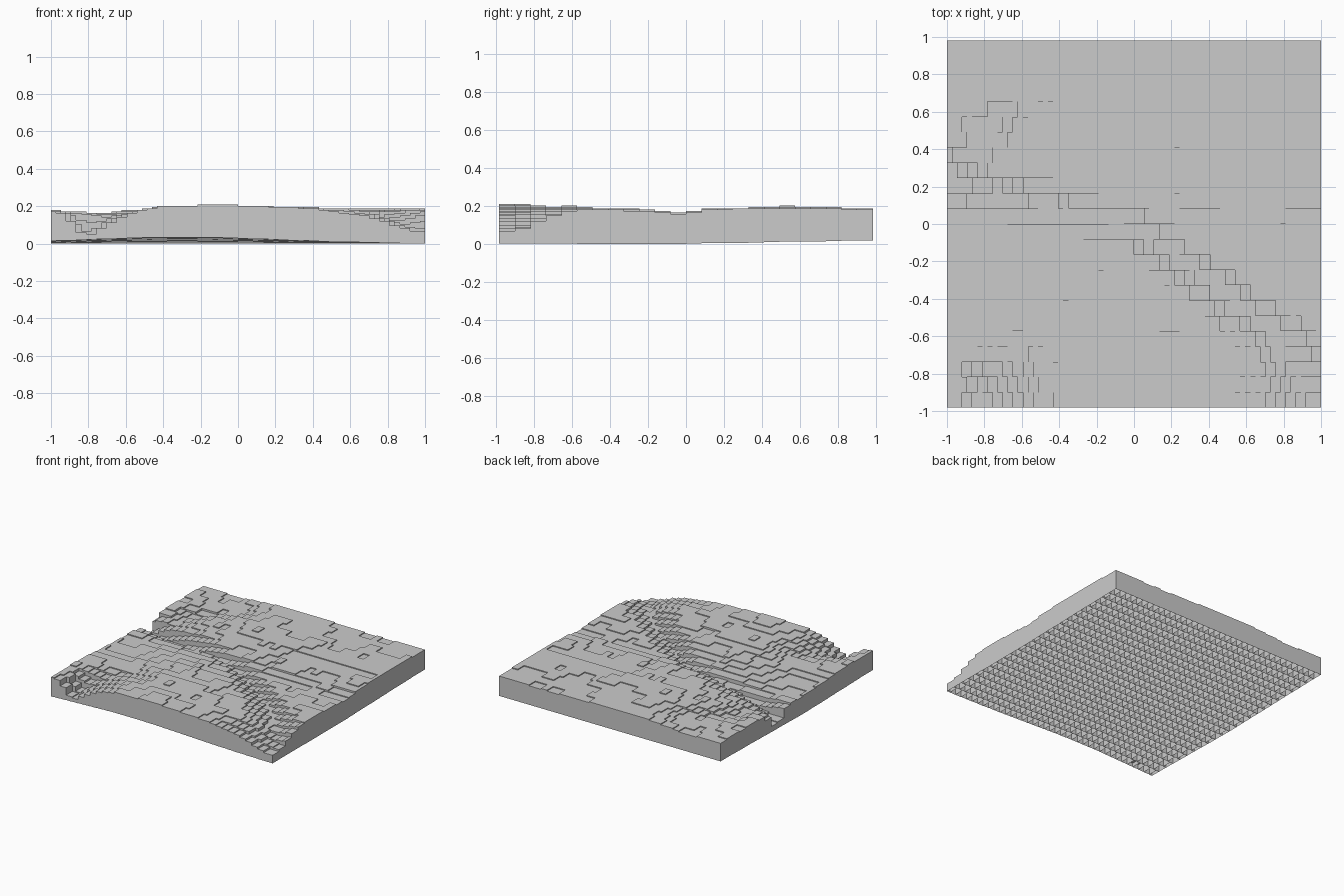
import bpy, bmesh, math
from mathutils import Vector, noise

if "Cube" in bpy.data.objects:
    bpy.data.objects.remove(bpy.data.objects["Cube"])

ROWS, COLS = 24, 37
DX, DY = 2.0 / COLS, 1.964 / ROWS
STEP = 0.0075


def lerp(points, t):
    # piecewise linear profile
    if t <= points[0][0]:
        return points[0][1]
    for (a, va), (b, vb) in zip(points, points[1:]):
        if t <= b:
            return va + (vb - va) * (t - a) / (b - a)
    return points[-1][1]


# Plateau height along depth, and its correction across the width
ALONG_Y = [(-0.98, .203), (-.6, .194), (-.4, .184), (-.2, .173), (-.02, .166),
           (.1, .180), (.5, .194), (.75, .190), (1, .182)]
ALONG_X = [(-1, -.020), (-.75, -.024), (-.5, -.010), (-.2, .004), (.1, 0),
           (.5, -.008), (1, -.003)]
# Front edge height, blended in near the front
FRONT = [(-1, .17), (-.92, .165), (-.87, .09), (-.82, .04), (-.77, .06), (-.7, .10),
         (-.6, .15), (-.5, .185), (-.4, .20), (-.1, .21), (.3, .193), (.5, .178),
         (.65, .155), (.75, .13), (.85, .095), (.95, .07), (1, .065)]
# Valleys as x, y, depth, width
VALLEYS = [
    [(-1.05, .28, .15, .10), (-.85, .2, .09, .09), (-.6, .12, .065, .08), (-.3, .06, .04, .07),
     (0, -.02, .045, .07), (.25, -.2, .05, .08), (.5, -.38, .045, .09),
     (.75, -.6, .05, .13), (1.0, -.95, .10, .22)],
    [(-.82, -1, .08, .10), (-.75, -.8, .05, .12), (-.55, -.6, .02, .12)],
    [(-.85, .2, .03, .08), (-.8, .5, .025, .1), (-.5, .75, .015, .1)],
]


def carve(x, y):
    depth = 0
    for path in VALLEYS:
        for a, b in zip(path, path[1:]):
            p, q, r = Vector(a[:2]), Vector(b[:2]), Vector((x, y))
            t = max(0, min(1, (r - p).dot(q - p) / (q - p).length_squared))
            d = (r - p.lerp(q, t)).length
            dep = a[2] + (b[2] - a[2]) * t
            wid = a[3] + (b[3] - a[3]) * t
            depth = max(depth, dep * math.exp(-(d / wid) ** 2))
    return depth


def top_height(x, y):
    h = lerp(ALONG_Y, y) + lerp(ALONG_X, x) - carve(x, y)
    h += 0.008 * noise.noise(Vector((x * 5, y * 5, 3.1)))
    h += 0.003 * noise.noise(Vector((x * 17, y * 17, 8.4)))
    w = max(0, min(1, (-y - .74) / .18))
    h = h * (1 - w) + lerp(FRONT, x) * w
    return round(h / STEP) * STEP


def bottom_height(x, y):
    front = max(0, min(1, (-y - .15) / .8)) * .035 * math.exp(-((x + .3) / .75) ** 2)
    back = max(0, min(1, (y + .05) / .9)) * .018
    return round((front + back) / .002) * .002


def column(bm, x0, x1, y0, y1):
    # open-bottomed box
    x, y = (x0 + x1) / 2, (y0 + y1) / 2
    lo = bottom_height(x, y)
    hi = max(top_height(x, y), lo + .012)
    ring = [(x0, y0), (x1, y0), (x1, y1), (x0, y1)]
    base = [bm.verts.new((*p, lo)) for p in ring]
    cap = [bm.verts.new((*p, hi)) for p in ring]
    bm.faces.new(cap)
    for i in range(4):
        j = (i + 1) % 4
        bm.faces.new((base[i], base[j], cap[j], cap[i]))


# Terrain of hollow columns in running bond
bm = bmesh.new()
for r in range(ROWS):
    y0 = -ROWS * DY / 2 + r * DY
    if r % 2:
        xs = [-1 + i * DX for i in range(COLS + 1)]
    else:
        xs = [-1] + [-1 + (i + .5) * DX for i in range(COLS)] + [1]
    for a, b in zip(xs, xs[1:]):
        column(bm, a, b, y0, y0 + DY)
mesh = bpy.data.meshes.new("terrain_columns")
bm.to_mesh(mesh)
bm.free()
terrain = bpy.data.objects.new("terrain_columns", mesh)
bpy.context.collection.objects.link(terrain)
